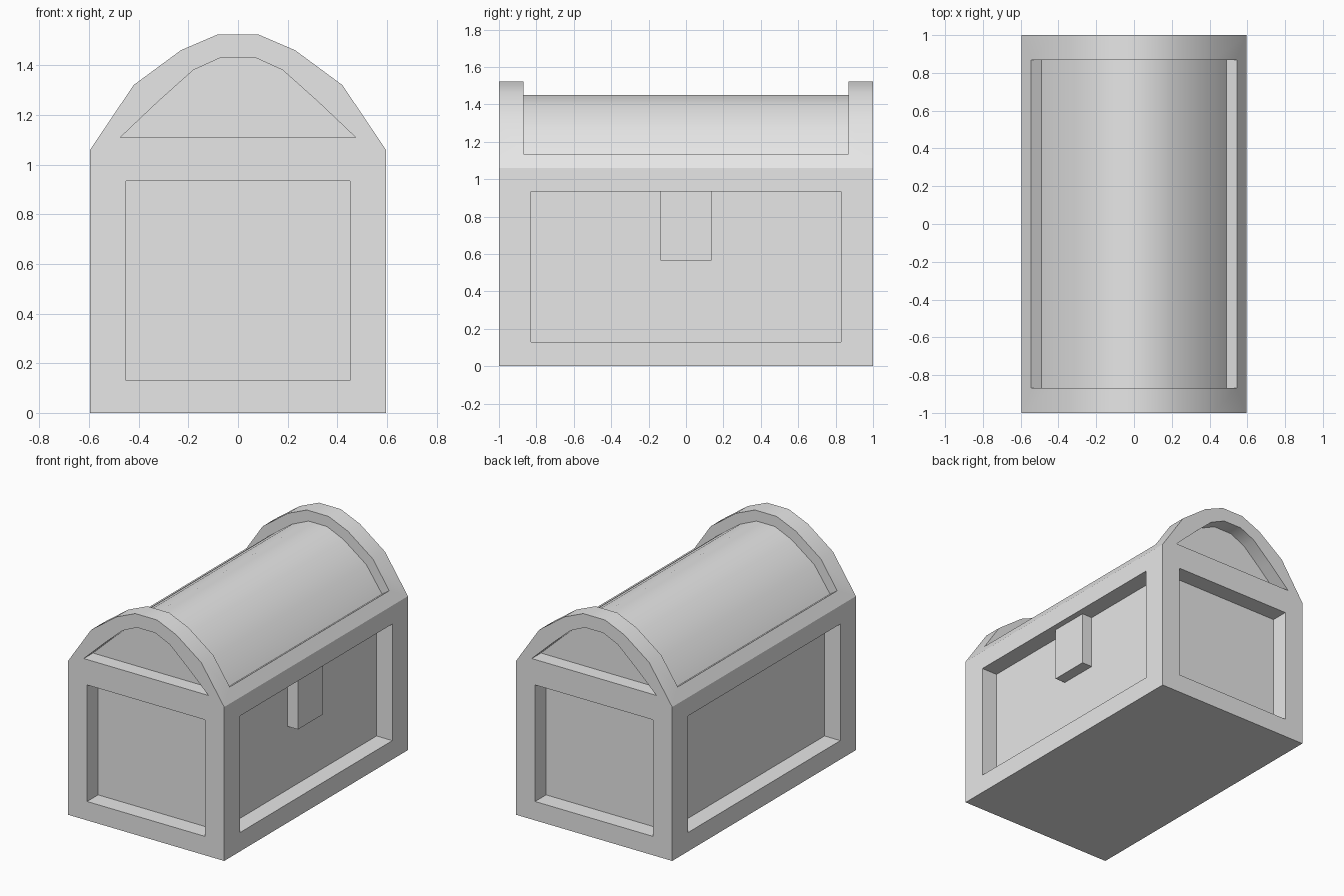
import bpy
import bmesh
from math import radians
from mathutils import Vector

default = bpy.data.objects.get("Cube")
if default:
    bpy.data.objects.remove(default, do_unlink=True)

grey = bpy.data.materials.new("plain grey")
grey.use_nodes = True
grey.diffuse_color = (0.8, 0.8, 0.8, 1)
grey.node_tree.nodes["Principled BSDF"].inputs["Base Color"].default_value = (0.8, 0.8, 0.8, 1)


def prism(name, outline, y0, y1):
    """Extrude an x-z outline from y0 to y1."""
    bm = bmesh.new()
    face = bm.faces.new([bm.verts.new((x, y0, z)) for x, z in outline])
    new = bmesh.ops.extrude_face_region(bm, geom=[face])["geom"]
    moved = [v for v in new if isinstance(v, bmesh.types.BMVert)]
    bmesh.ops.translate(bm, verts=moved, vec=Vector((0, y1 - y0, 0)))
    bmesh.ops.recalc_face_normals(bm, faces=bm.faces)
    mesh = bpy.data.meshes.new(name)
    bm.to_mesh(mesh)
    bm.free()
    mesh.materials.append(grey)
    obj = bpy.data.objects.new(name, mesh)
    bpy.context.collection.objects.link(obj)
    return obj


def rect(x0, x1, z0, z1):
    return [(x0, z0), (x1, z0), (x1, z1), (x0, z1)]


def mirrored(half):
    """Complete a right-hand half outline on the left."""
    return half + [(-x, z) for x, z in reversed(half)]


def carve(target, cutter):
    cutter.hide_render = True
    mod = target.modifiers.new("carve", "BOOLEAN")
    mod.operation = "DIFFERENCE"
    mod.solver = "EXACT"
    mod.object = cutter
    bpy.context.view_layer.objects.active = target
    bpy.ops.object.modifier_apply(modifier=mod.name)
    bpy.data.objects.remove(cutter, do_unlink=True)


# Solid chest with a faceted arched lid
W = 0.595
chest = prism("chest_body", mirrored(
    [(W, 0), (W, 1.06), (0.42, 1.32), (0.23, 1.46), (0.083, 1.523)]), -1, 1)

# Sunken lid surface between the two end arches
lid_half = [(0.49, 1.097), (0.37, 1.268), (0.195, 1.395), (0.07, 1.45)]
outside = [(-0.76, 1.284), (-0.76, 1.8), (0.76, 1.8), (0.76, 1.284)]
carve(chest, prism("lid_cutter", mirrored(lid_half) + outside, -0.868, 0.868))

# Recessed panels and arched windows on both ends, panels on both sides
arch = mirrored([(0.475, 1.108), (0.32, 1.255), (0.18, 1.38), (0.07, 1.43)])
for s in (-1, 1):
    carve(chest, prism("end_cutter", rect(-0.45, 0.45, 0.13, 0.933), s * 0.88, s * 1.2))
    carve(chest, prism("arch_cutter", arch, s * 0.9, s * 1.2))
    carve(chest, prism("side_cutter", rect(s * 0.475, s * 0.8, 0.13, 0.933), -0.83, 0.83))

# Latch hanging in the right-hand panel
latch = prism("latch", rect(0.47, 0.553, 0.565, 0.933), -0.137, 0.137)

# Smooth lid, crisp edges elsewhere
bpy.ops.object.select_all(action="DESELECT")
chest.select_set(True)
bpy.context.view_layer.objects.active = chest
bpy.ops.object.shade_smooth_by_angle(angle=radians(30))
